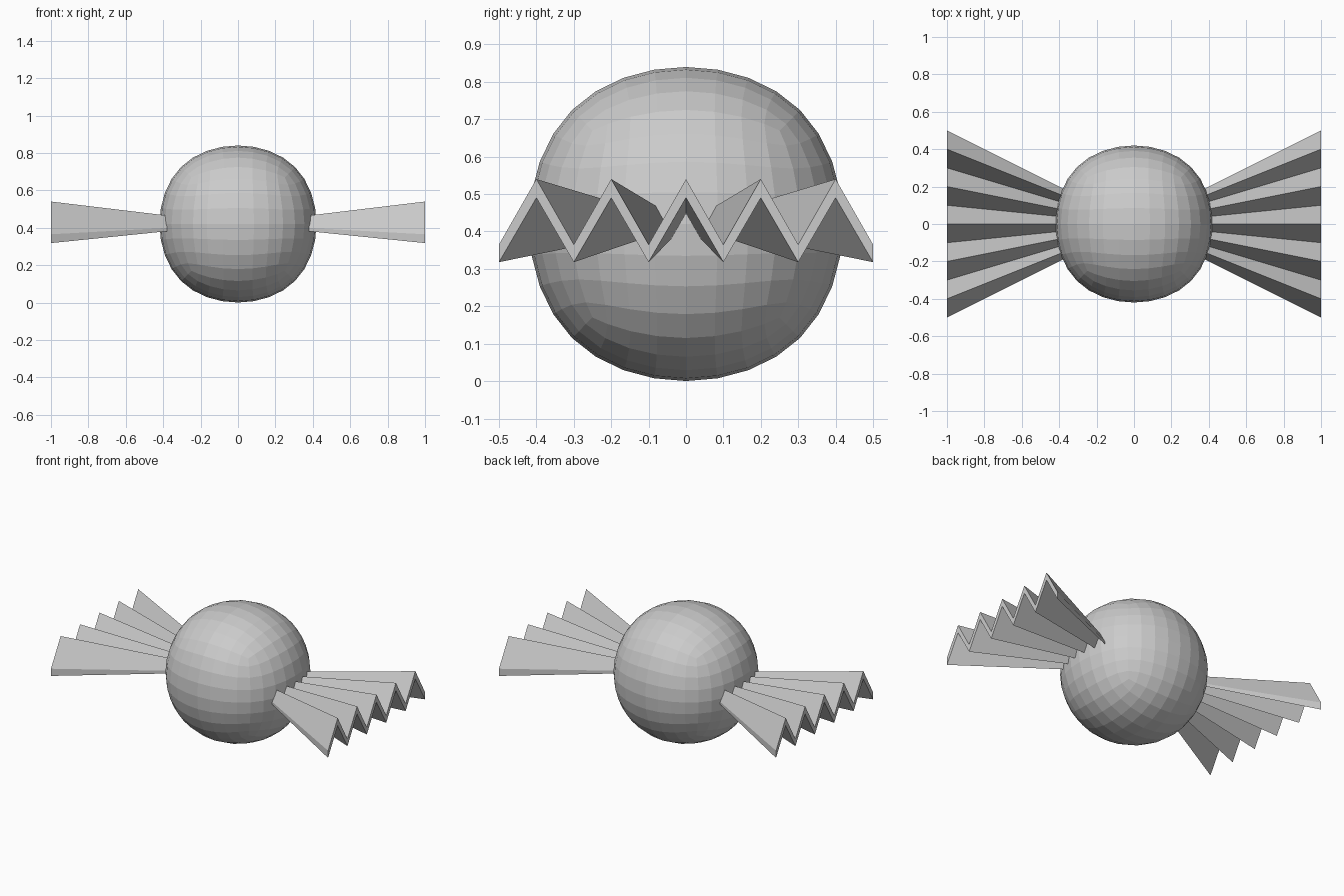
import bpy
import bmesh

if "Cube" in bpy.data.objects:
    bpy.data.objects.remove(bpy.data.objects["Cube"])

CENTRE_Z = 0.42

grey = bpy.data.materials.new("plain_grey")
grey.diffuse_color = (0.6, 0.6, 0.6, 1)
grey.use_nodes = True
grey.node_tree.nodes["Principled BSDF"].inputs["Base Color"].default_value = grey.diffuse_color


def add_object(name, bm):
    bmesh.ops.recalc_face_normals(bm, faces=bm.faces)
    mesh = bpy.data.meshes.new(name)
    bm.to_mesh(mesh)
    bm.free()
    mesh.materials.append(grey)
    obj = bpy.data.objects.new(name, mesh)
    bpy.context.collection.objects.link(obj)
    return obj


# Faceted ball: subdivided cube
bm = bmesh.new()
bmesh.ops.create_cube(bm, size=1.0)
ball = add_object("ball_body", bm)
ball.location.z = CENTRE_Z
sub = ball.modifiers.new("rounding", 'SUBSURF')
sub.levels = sub.render_levels = 3


# Pleated fan: a zigzag strip tapering towards the ball centre
def add_fan(name, side):
    bm = bmesh.new()
    rows = []
    for i in range(11):
        y = -0.5 + 0.1 * i
        top, bottom = (0.12, 0.07) if i % 2 else (-0.055, -0.102)
        rows.append([bm.verts.new((side * s, y * s, CENTRE_Z + z * s))
                     for s, z in ((0.38, top), (1, top), (1, bottom), (0.38, bottom))])
    for a, b in zip(rows, rows[1:]):
        for k in range(4):
            n = (k + 1) % 4
            bm.faces.new((a[k], a[n], b[n], b[k]))
    bm.faces.new(rows[0])
    bm.faces.new(rows[-1])
    return add_object(name, bm)


add_fan("right_fan", 1)
add_fan("left_fan", -1)
